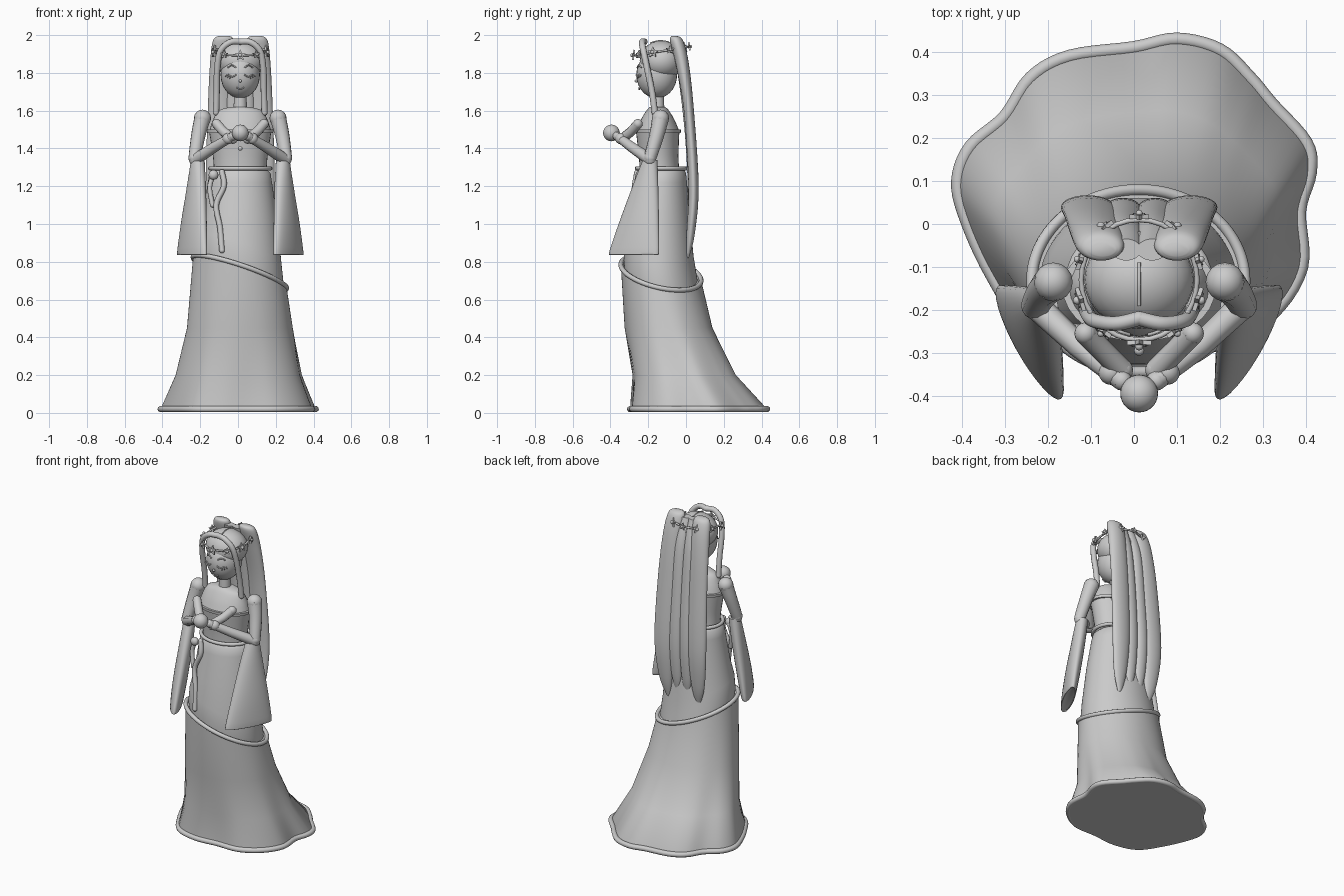
import bpy, bmesh, math
from mathutils import Vector

cube = bpy.data.objects.get("Cube")
if cube:
    bpy.data.objects.remove(cube, do_unlink=True)

CX, TAU = 0.012, math.tau
clay = bpy.data.materials.new("plain grey")
clay.use_nodes = True
clay.diffuse_color = (0.6, 0.6, 0.6, 1)
clay.node_tree.nodes["Principled BSDF"].inputs["Base Color"].default_value = (0.6, 0.6, 0.6, 1)


def finish(name, bm, angle=50):
    bmesh.ops.recalc_face_normals(bm, faces=bm.faces)
    me = bpy.data.meshes.new(name)
    bm.to_mesh(me)
    bm.free()
    me.materials.append(clay)
    ob = bpy.data.objects.new(name, me)
    bpy.context.collection.objects.link(ob)
    bpy.ops.object.select_all(action='DESELECT')
    ob.select_set(True)
    bpy.context.view_layer.objects.active = ob
    bpy.ops.object.shade_smooth_by_angle(angle=math.radians(angle))
    return ob


def skin(name, rings):
    """Bridge equal-length rings of points and cap both ends."""
    bm = bmesh.new()
    rows = [[bm.verts.new(p) for p in ring] for ring in rings]
    n = len(rows[0])
    for a, b in zip(rows, rows[1:]):
        for i in range(n):
            bm.faces.new((a[i], a[(i + 1) % n], b[(i + 1) % n], b[i]))
    bm.faces.new(rows[0])
    bm.faces.new(rows[-1])
    return finish(name, bm)


def ellipse(x, y, z, rx, ry, turn=0, n=32):
    c, s = math.cos(turn), math.sin(turn)
    out = []
    for i in range(n):
        u, v = rx * math.cos(TAU * i / n), ry * math.sin(TAU * i / n)
        out.append(Vector((x + u * c - v * s, y + u * s + v * c, z)))
    return out


def spline(pts, steps=6, loop=False):
    """Smooth path through a few points (Vectors of any length)."""
    pts = [Vector(p) for p in pts]
    n, out = len(pts), []
    pick = (lambda i: pts[i % n]) if loop else (lambda i: pts[min(max(i, 0), n - 1)])
    for i in range(n if loop else n - 1):
        a, b, c, d = (pick(i + k) for k in (-1, 0, 1, 2))
        for k in range(steps):
            t = k / steps
            out.append(b + (c - a) * t / 2 + (a - b * 2.5 + c * 2 - d / 2) * t * t
                       + ((b - c) * 1.5 + (d - a) / 2) * t ** 3)
    return out if loop else out + [pts[-1]]


def loft(name, sections, steps=5, n=32):
    """Skin elliptical sections given as z, x, y, rx, ry."""
    return skin(name, [ellipse(x, y, z, rx, ry, n=n) for z, x, y, rx, ry in map(tuple, spline(sections, steps))])


def tube(name, pts, r, loop=False, taper=None):
    """Round cord along points, with an optional radius factor per point."""
    cu = bpy.data.curves.new(name, 'CURVE')
    cu.dimensions, cu.bevel_depth, cu.bevel_resolution, cu.use_fill_caps = '3D', r, 3, True
    sp = cu.splines.new('POLY')
    sp.points.add(len(pts) - 1)
    for i, p in enumerate(pts):
        sp.points[i].co = (*p, 1)
        sp.points[i].radius = taper[i] if taper else 1
    sp.use_cyclic_u, sp.use_smooth = loop, True
    cu.materials.append(clay)
    ob = bpy.data.objects.new(name, cu)
    bpy.context.collection.objects.link(ob)
    bpy.ops.object.select_all(action='DESELECT')
    ob.select_set(True)
    bpy.context.view_layer.objects.active = ob
    bpy.ops.object.convert(target='MESH')


def ball(name, pos, rx, ry=None, rz=None, seg=28):
    bm = bmesh.new()
    bmesh.ops.create_uvsphere(bm, u_segments=seg, v_segments=seg // 2, radius=1)
    for v in bm.verts:
        v.co = Vector((v.co.x * rx, v.co.y * (ry or rx), v.co.z * (rz or rx))) + Vector(pos)
    return finish(name, bm)


def limb(name, pts, r, taper=None):
    """Cord with rounded ends."""
    tube(name, pts, r, taper=taper)
    for i in (0, -1):
        ball(name + "_end", pts[i], r * (taper[i] if taper else 1), seg=16)


# Wavy hem and flared skirt, cut off along a tilted edge
hem = spline([(.41, .12, .02), (.40, .19, .02), (.32, .28, .02), (.27, .34, .02), (.2, .405, .02), (.1, .43, .02),
              (0, .41, .02), (-.15, .39, .02), (-.24, .34, .02), (-.3, .25, .02), (-.38, .18, .02), (-.41, .1, .02),
              (-.39, .01, .02), (-.33, -.12, .02), (-.24, -.25, .02), (-.1, -.295, .02), (.05, -.285, .02),
              (.2, -.28, .02), (.32, -.21, .02), (.39, -.1, .02), (.385, .03, .02)], 5, True)
angles = [math.atan2((p.y - .06) / .36, p.x / .41) for p in hem]


def tilt(x, y):
    return .745 - .33 * x - .2 * (y + .13)


def around(rx, front, back, z=None):
    ring = []
    for a in angles:
        x, y = .01 + rx * math.cos(a), (front + back) / 2 + (back - front) / 2 * math.sin(a)
        ring.append(Vector((x, y, tilt(x, y) if z is None else z)))
    return ring


low = around(.335, -.31, .27, .2)
low = [p.lerp(Vector((h.x * .82, h.y * .72 - .045, .2)), .5) for p, h in zip(low, hem)]
rim = around(.248, -.345, .08)
skin("lower_skirt", [[Vector((p.x, p.y, .005)) for p in hem], hem, low, around(.28, -.325, .14, .45), rim])
tube("hem_trim", hem, .016, True)
tube("tilted_trim", rim, .013, True)

# Upper skirt and waist
skin("upper_skirt", [[p - Vector((0, 0, .03)) for p in around(.225, -.325, .065)],
                     [p + Vector((0, 0, .03)) for p in around(.23, -.33, .055)],
                     [p + Vector((0, 0, .12)) for p in around(.22, -.325, .04)],
                     around(.195, -.30, .02, 1.05), around(.17, -.275, .005, 1.22),
                     around(.162, -.265, 0, 1.27), around(.14, -.25, -.01, 1.29)])
tube("waist_trim", ellipse(CX, -.13, 1.295, .16, .13), .011, True)

# Bodice, shoulders, neck
loft("bodice", [(1.28, CX, -.14, .14, .105), (1.36, CX, -.145, .145, .105), (1.49, CX, -.15, .165, .115)])
loft("neckline_band", [(1.483, CX, -.15, .176, .122), (1.5, CX, -.15, .178, .124)], 1)
loft("shoulders", [(1.49, CX, -.15, .165, .115), (1.55, CX, -.15, .145, .09), (1.6, CX, -.15, .115, .06),
                   (1.62, CX, -.15, .05, .04)])
loft("neck", [(1.6, CX, -.15, .036, .036), (1.7, CX, -.15, .032, .032)], 1)
ball("pendant", (CX, -.295, 1.4), .012, seg=12)

# Head and hair cap
ball("head", (CX, -.155, 1.79), .104, .108, .125)
ball("hair_cap", (CX, -.13, 1.865), .128, .115, .105)
tube("parting", spline([(CX, -.19, 1.958), (CX, -.14, 1.97), (CX, -.09, 1.963)]), .004)

for side, tag in ((1, "left"), (-1, "right")):
    def at(x, y, z):
        return Vector((CX + side * x, y, z))

    # Closed eye, lashes and brow
    tube(tag + "_eye", spline([at(.022, -.263, 1.79), at(.042, -.256, 1.78), at(.064, -.245, 1.79)]), .004)
    for k in range(3):
        tube(tag + "_lash", [at(.05 + k * .01, -.252 + k * .007, 1.783 + k * .003),
                             at(.056 + k * .012, -.258 + k * .007, 1.77 + k * .005)], .0025)
    tube(tag + "_brow", spline([at(.022, -.258, 1.828), at(.045, -.25, 1.84), at(.066, -.236, 1.828)]), .004)

    # Face-framing lock and inner lock
    path = spline([at(0, -.22, 1.965), at(.055, -.232, 1.962), at(.105, -.225, 1.915), at(.122, -.205, 1.82),
                   at(.125, -.18, 1.7), at(.128, -.165, 1.59)])
    limb(tag + "_front_lock", path, .017)

    # Long back hair
    loft(tag + "_back_hair", [(1.995, CX + side * .085, -.06, .03, .015), (1.97, CX + side * .09, -.05, .055, .035),
                              (1.85, CX + side * .1, -.02, .06, .035), (1.6, CX + side * .11, .015, .062, .027),
                              (1.2, CX + side * .12, .04, .062, .027), (.95, CX + side * .115, .025, .045, .022),
                              (.82, CX + side * .105, .008, .012, .008)])
    loft(tag + "_middle_hair", [(1.97, CX + side * .03, -.06, .035, .025), (1.8, CX + side * .035, -.015, .04, .03),
                                (1.5, CX + side * .035, .018, .042, .026), (1.2, CX + side * .038, .035, .042, .026),
                                (.98, CX + side * .036, .025, .034, .02), (.86, CX + side * .035, .012, .01, .008)])

    # Arm, cuff and folded chest drape
    arm = [at(.2, -.135, 1.56), at(.222, -.155, 1.47), at(.242, -.19, 1.35)]
    limb(tag + "_upper_arm", spline(arm), .042, [1.08 - i * .025 for i in range(13)])
    limb(tag + "_forearm", [at(.24, -.19, 1.34), at(.14, -.285, 1.405), at(.04, -.365, 1.465)], .029, [1.1, .95, .8])
    ball(tag + "_cuff", at(.065, -.345, 1.452), .03, seg=16)
    limb(tag + "_drape", [at(.125, -.255, 1.53), at(.09, -.29, 1.49), at(.04, -.34, 1.45)], .026)

    # Hanging sleeve: a flattened cone, turned outward
    turn = math.atan2(.27, side * .15)
    data = [(1.34, .225, -.19, .04, .035), (1.2, .232, -.215, .075, .04), (1.0, .246, -.25, .12, .042),
            (.85, .255, -.275, .15, .036), (.84, .255, -.275, .14, .028)]
    skin(tag + "_sleeve", [ellipse(CX + side * x, y, z, a, b, turn) for z, x, y, a, b in map(tuple, spline(data, 4))])

# Mouth, nose and clasped hands
tube("mouth", spline([(CX - .02, -.247, 1.722), (CX, -.248, 1.713), (CX + .02, -.247, 1.722)]), .004)
ball("nose", (CX, -.264, 1.757), .008, seg=12)
ball("clasped_hands", (CX, -.395, 1.482), .044)

# Knotted ribbon on the upper skirt
ball("ribbon_knot", (-.13, -.255, 1.26), .026, .022, .026, seg=16)
limb("long_ribbon", spline([(-.085, -.258, 1.275), (-.075, -.272, 1.2), (-.115, -.275, 1.1), (-.095, -.295, .98),
                            (-.085, -.315, .86)]), .015)
limb("short_ribbon", spline([(-.135, -.245, 1.25), (-.15, -.25, 1.19), (-.135, -.262, 1.1)]), .013)


# Flower crown
def flower(name, pos, out, r):
    bm = bmesh.new()
    out = out.normalized()
    u = out.cross(Vector((0, 0, 1))).normalized()
    v = u.cross(out)
    star = []
    for k in range(10):
        a, q = TAU * k / 10 + TAU / 4, r if k % 2 == 0 else r * .5
        star.append(bm.verts.new(pos + u * q * math.cos(a) + v * q * math.sin(a)))
    face = bm.faces.new(star)
    grown = bmesh.ops.extrude_face_region(bm, geom=[face])
    for g in grown["geom"]:
        if isinstance(g, bmesh.types.BMVert):
            g.co += out * .01
    finish(name, bm, 30)
    ball(name + "_centre", pos + out * .012, r * .35, seg=10)


crown = [Vector((p.x, p.y, 1.915 + (p.y + .13) * .16)) for p in ellipse(CX, -.13, 0, .135, .14)]
tube("crown_band", crown, .006, True)
for k in range(10):
    a = TAU * (k + .5) / 10
    out = Vector((math.cos(a), math.sin(a), .15))
    pos = Vector((CX + .14 * out.x, -.13 + .143 * out.y, 1.915 + out.y * .023))
    flower("crown_flower", pos, out, .03 if k % 2 else .024)
